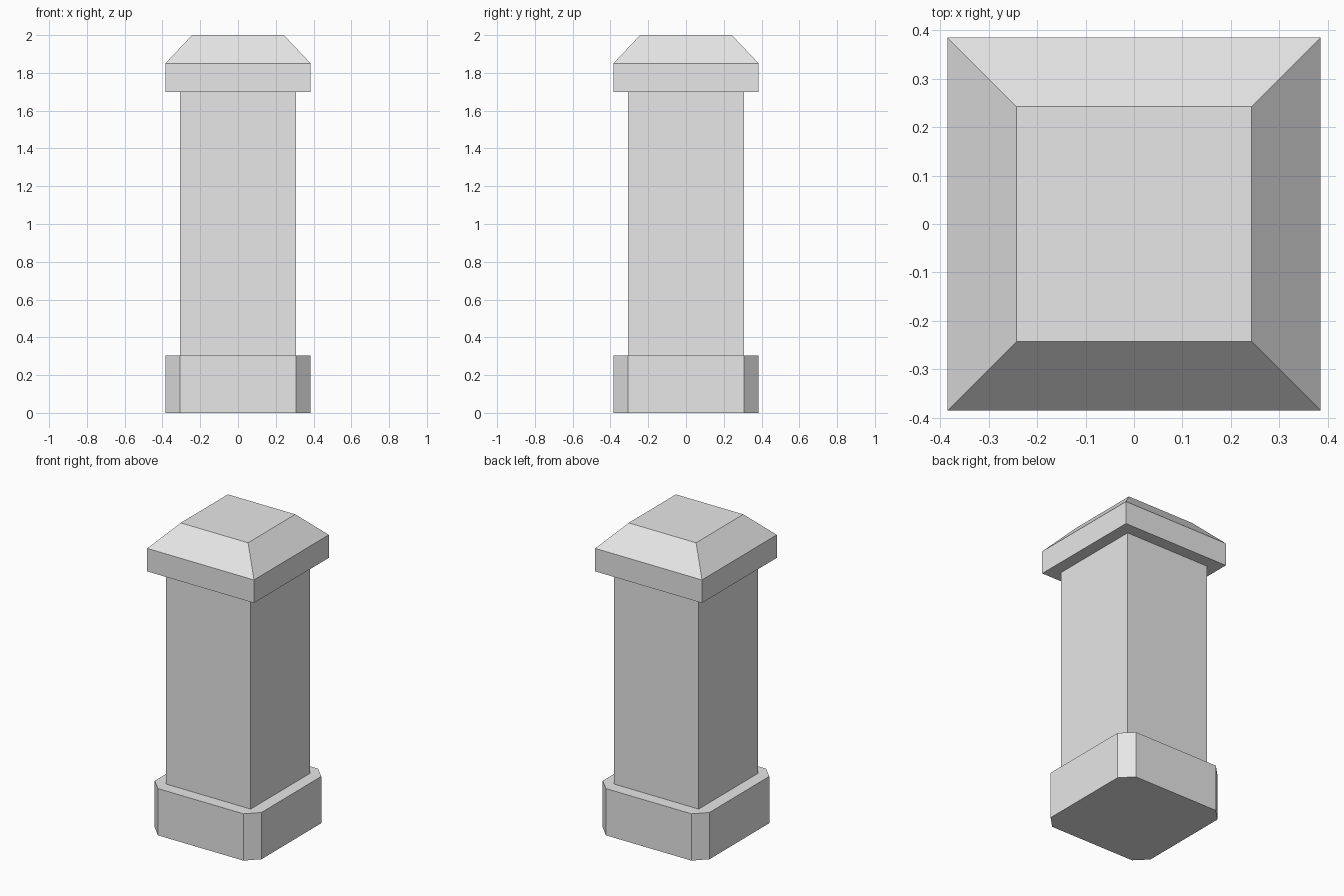
import bpy
import bmesh

cube = bpy.data.objects.get("Cube")
if cube:
    bpy.data.objects.remove(cube, do_unlink=True)

stone = bpy.data.materials.new("light_grey_stone")
stone.use_nodes = True
grey = (0.8, 0.8, 0.8, 1.0)
stone.diffuse_color = grey
stone.node_tree.nodes["Principled BSDF"].inputs["Base Color"].default_value = grey


def square(half, cut=0.0):
    """Counter-clockwise square outline, with optional cut corners."""
    if not cut:
        return [(-half, -half), (half, -half), (half, half), (-half, half)]
    k = half - cut
    return [(-k, -half), (k, -half), (half, -k), (half, k),
            (k, half), (-k, half), (-half, k), (-half, -k)]


def stack(name, layers, caps=True):
    """Join (outline, height) layers into one flat-faced solid."""
    bm = bmesh.new()
    rings = [[bm.verts.new((x, y, z)) for x, y in outline] for outline, z in layers]
    for low, high in zip(rings, rings[1:]):
        n = len(low)
        for i in range(n):
            j = (i + 1) % n
            bm.faces.new((low[i], low[j], high[j], high[i]))
    if caps:
        bm.faces.new(rings[0][::-1])
        bm.faces.new(rings[-1])
    mesh = bpy.data.meshes.new(name)
    bm.to_mesh(mesh)
    bm.free()
    mesh.materials.append(stone)
    obj = bpy.data.objects.new(name, mesh)
    bpy.context.collection.objects.link(obj)
    return obj


# Plinth with cut corners
plinth = square(0.385, 0.077)
stack("base_plinth", [(plinth, 0), (plinth, 0.305)])

# Plain square shaft, its ends closed by the plinth and cap
shaft = square(0.306)
stack("shaft", [(shaft, 0.305), (shaft, 1.7)], caps=False)

# Overhanging cap with a sloped, flat-topped roof
eave = square(0.385)
stack("cap", [(eave, 1.7), (eave, 1.85), (square(0.243), 2.0)])
